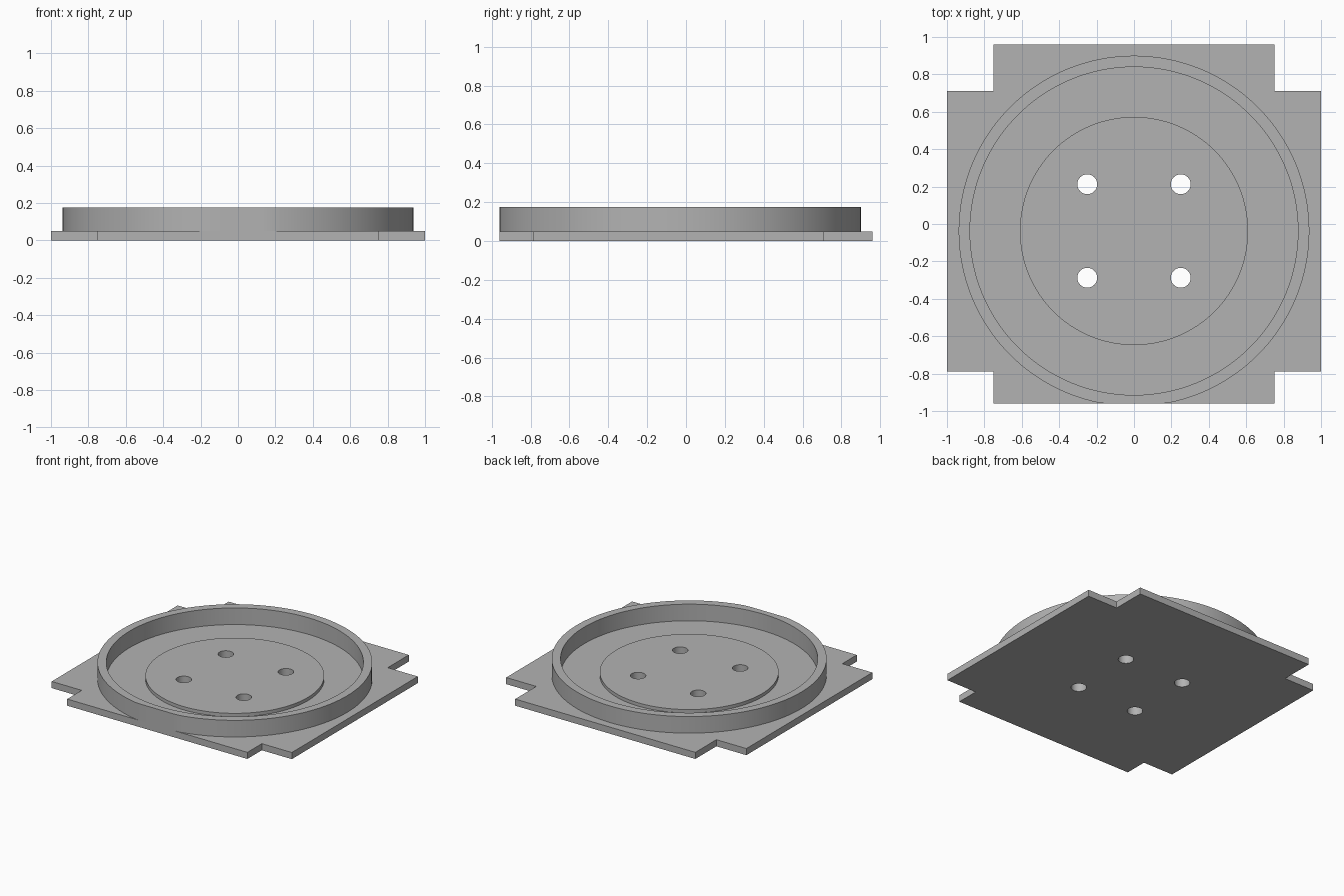
import bpy
from math import cos, sin, tau, radians

default = bpy.data.objects.get("Cube")
if default:
    bpy.data.objects.remove(default, do_unlink=True)

grey = bpy.data.materials.new("plain grey")
grey.use_nodes = True
colour = (0.45, 0.45, 0.45, 1)
grey.diffuse_color = colour
grey.node_tree.nodes["Principled BSDF"].inputs["Base Color"].default_value = colour

CENTRE_Y = -0.0375   # shared centre of the ring, disc and holes
FRONT_Y = -0.96      # front edge of the plate


def circle(radius, x=0, y=CENTRE_Y, sides=128):
    """Circular outline, trimmed flat where it would overhang the front."""
    return [(x + radius * cos(tau * i / sides),
             max(y + radius * sin(tau * i / sides), FRONT_Y))
            for i in range(sides)]


def slab(name, outlines, bottom, top):
    """Extrude the first outline, with the other outlines as holes."""
    curve = bpy.data.curves.new(name, 'CURVE')
    curve.dimensions = '2D'
    curve.fill_mode = 'BOTH'
    curve.extrude = (top - bottom) / 2
    for points in outlines:
        spline = curve.splines.new('POLY')
        spline.points.add(len(points) - 1)
        for point, (x, y) in zip(spline.points, points):
            point.co = (x, y, 0, 1)
        spline.use_cyclic_u = True
    obj = bpy.data.objects.new(name, curve)
    obj.location.z = (bottom + top) / 2
    bpy.context.collection.objects.link(obj)
    bpy.ops.object.select_all(action='DESELECT')
    obj.select_set(True)
    bpy.context.view_layer.objects.active = obj
    bpy.ops.object.convert(target='MESH')
    obj = bpy.context.object

    # Weld caps to walls and make the normals consistent
    bpy.ops.object.mode_set(mode='EDIT')
    bpy.ops.mesh.select_all(action='SELECT')
    bpy.ops.mesh.remove_doubles(threshold=0.0001)
    bpy.ops.mesh.normals_make_consistent(inside=False)
    bpy.ops.object.mode_set(mode='OBJECT')
    obj.data.materials.clear()
    obj.data.materials.append(grey)
    bpy.ops.object.shade_smooth_by_angle(angle=radians(30))
    return obj


# Four screw holes shared by the plate and the raised disc
holes = [circle(0.053, x, CENTRE_Y + dy, 48)
         for x in (-0.25, 0.25) for dy in (-0.25, 0.25)]

# Base plate with notched corners
back, notch_back, notch_front = 0.96, 0.71, -0.788
right_side = [(0.75, FRONT_Y), (0.75, notch_front), (1, notch_front),
              (1, notch_back), (0.75, notch_back), (0.75, back)]
plate_outline = right_side + [(-x, y) for x, y in reversed(right_side)]
slab("base_plate", [plate_outline] + holes, 0, 0.05)

# Upright ring wall and raised centre disc
slab("ring_wall", [circle(0.9375), circle(0.877)], 0.05, 0.175)
slab("raised_disc", [circle(0.61)] + holes, 0.05, 0.075)
